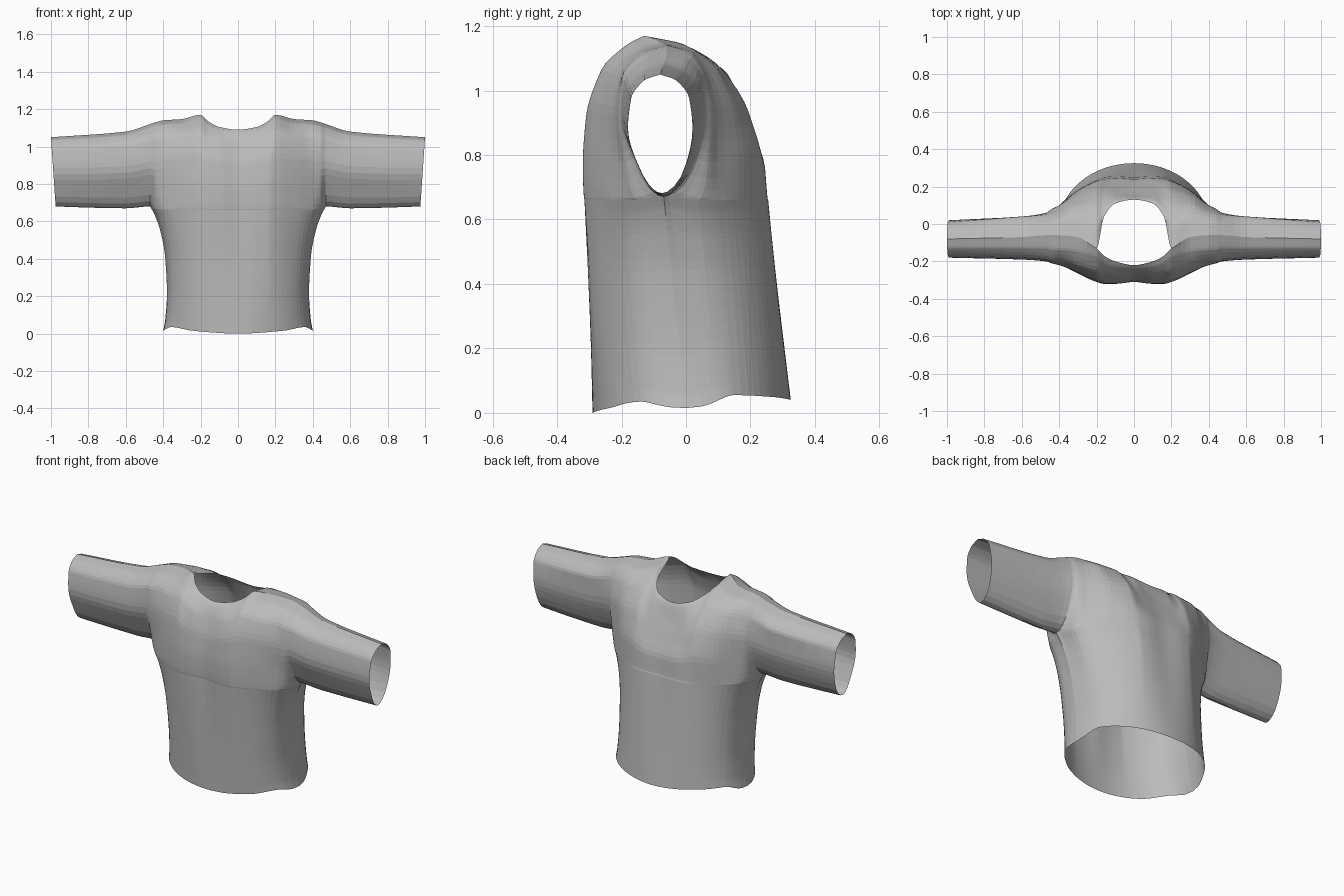
import bpy
import bmesh

if "Cube" in bpy.data.objects:
    bpy.data.objects.remove(bpy.data.objects["Cube"], do_unlink=True)

SEAM = 0.47          # column where the side seam meets the underarm
NECK = 0.20          # column where the neckline meets the shoulder
STEPS = 4            # subdivisions between neighbouring stations


def smooth(xs, ys, x, flat_start=False):
    """Monotone cubic interpolation through a few stations."""
    n = len(xs)
    d = [(ys[i + 1] - ys[i]) / (xs[i + 1] - xs[i]) for i in range(n - 1)]
    m = [0 if flat_start else d[0]]
    for a, b in zip(d, d[1:]):
        m.append(2 * a * b / (a + b) if a * b > 0 else 0)
    m.append(d[-1])
    i = 0
    while i < n - 2 and x > xs[i + 1]:
        i += 1
    h = xs[i + 1] - xs[i]
    t = (x - xs[i]) / h
    u = 1 - t
    return (ys[i] * (1 + 2 * t) * u * u + ys[i + 1] * t * t * (3 - 2 * t)
            + h * (m[i] * t * u * u - m[i + 1] * t * t * u))


def subdivide(stations):
    out = [a + (b - a) * k / STEPS
           for a, b in zip(stations, stations[1:]) for k in range(STEPS)]
    return out + [stations[-1]]


# Stations from the centre line out to the cuff, and from underarm to shoulder
# (square roots of the height fraction, which rounds the underarm)
columns = [0, 0.1, 0.16, NECK, 0.3, 0.4, 0.44, SEAM, 0.6, 1]
levels = [f ** 0.5 for f in (0, 0.25, 0.55, 0.8, 0.95, 1)]

# Upper edge (neckline then shoulder) and lower edge of the yoke and sleeve
underarm = [0.66] * 7 + [0.68, 0.67, 0.68]
shoulder = [1.17, 1.147, 1.14, 1.13, 1.12, 1.08, 1.05]
top_edge = {"front": [1.09, 1.105, 1.135] + shoulder,
            "back": [1.05, 1.07, 1.11] + shoulder}

# Depth of each column in hundredths, one row per column, listed by level
depth = {
    "front": [(-30.5, -31, -30, -27, -24, -22),
              (-31.5, -32, -31, -28, -23, -20),
              (-31.5, -32, -31, -27, -21, -17),
              (-30.5, -31, -30, -26, -18, -13),
              (-26, -26.5, -26, -23, -15, -7),
              (-20, -21, -22, -20, -14, -6),
              (-15, -19, -21, -20, -14, -6),
              (-7, -16, -20, -19, -13, -6),
              (-7, -15, -19, -18, -13, -7),
              (-8, -15, -18, -17, -13, -8)],
    "back": [(25, 24, 20, 16, 14, 13),
             (25.5, 24.5, 20, 16, 13, 11),
             (25, 24, 20, 14, 8, 4),
             (23.5, 23, 19, 11, -1, -13),
             (18, 18, 16, 11, 3, -7),
             (10, 10, 10, 7, 2, -6),
             (4, 7, 8, 6, 2, -6),
             (-7, 3, 6, 5, 1, -6),
             (-7, 1, 4, 4, -1, -7),
             (-8, 0, 2, 1, -3, -8)],
}

# Hem outline (depth and roundness) and height, plus the waist up to underarm
hem_outline = {"front": (-0.29, 2.1), "back": (0.325, 2)}
hem_height = {"front": [0, 0.015, 0.035, 0.015],
              "back": [0.04, 0.05, 0.055, 0.015]}
hem_stations = [0, 0.25, 0.4, SEAM]
waist_levels = [0, 0.08, 0.3, 0.6, 0.8, 0.93, 1]
waist_width = [0.4, 0.39, 0.38, 0.39, 0.415, 0.445, SEAM]


def column_depths(side, x):
    return [smooth(columns, [row[k] / 100 for row in depth[side]], x, True)
            for k in range(len(levels))]


def yoke_column(side, x):
    """Upper body and sleeve points of one column, underarm to shoulder."""
    ys = column_depths(side, x)
    other = column_depths("back" if side == "front" else "front", x)
    top = smooth(columns, top_edge[side], x, True)
    if x >= NECK - 1e-6:
        ys[-1] = (ys[-1] + other[-1]) / 2
        top = sum(smooth(columns, e, x, True) for e in top_edge.values()) / 2
    if x >= SEAM - 1e-6:
        ys[0] = (ys[0] + other[0]) / 2
    low = smooth(columns, underarm, x, True)
    cuff = 0.025 * max(0, (x - 0.8) / 0.2) ** 2
    return [(x - cuff * (1 - g * g), smooth(levels, ys, g),
             low + g * g * (top - low)) for g in subdivide(levels)]


def waist_column(side, x, joint):
    """Lower body points of one column, hem up to the yoke."""
    def narrowed(t):
        scale = smooth(waist_levels, waist_width, t) / SEAM
        return x * (1 + (scale - 1) * (x / SEAM) ** 2)

    r = min(1, narrowed(0) / waist_width[0])
    reach, power = hem_outline[side]
    y0 = reach * (1 - r ** power) ** (1 / power)
    z0 = smooth(hem_stations, hem_height[side], x, True)
    return [(narrowed(t), y0 + t * (joint[1] - y0), z0 + t * (joint[2] - z0))
            for t in subdivide(waist_levels)]


def add_grid(bm, strips):
    """Join neighbouring columns of points with quads."""
    grid = [[bm.verts.new(p) for p in strip] for strip in strips]
    for a, b in zip(grid, grid[1:]):
        for k in range(len(a) - 1):
            bm.faces.new((a[k], b[k], b[k + 1], a[k + 1]))


# Front and back panels of one half, welded at shoulder, side and underarm
bm = bmesh.new()
for side in ("front", "back"):
    xs = subdivide(columns)
    yokes = [yoke_column(side, x) for x in xs]
    add_grid(bm, yokes)
    add_grid(bm, [waist_column(side, x, yoke[0])
                  for x, yoke in zip(xs, yokes) if x <= SEAM + 1e-6])
bmesh.ops.remove_doubles(bm, verts=bm.verts, dist=0.0005)
bmesh.ops.recalc_face_normals(bm, faces=bm.faces)
mesh = bpy.data.meshes.new("shirt")
bm.to_mesh(mesh)
bm.free()

shirt = bpy.data.objects.new("shirt", mesh)
bpy.context.collection.objects.link(shirt)
mirror = shirt.modifiers.new("other_half", "MIRROR")
mirror.use_axis[0] = True
mirror.merge_threshold = 0.0005

# Plain cloth
cloth = bpy.data.materials.new("grey cloth")
cloth.use_nodes = True
grey = (0.5, 0.5, 0.5, 1)
cloth.diffuse_color = grey
cloth.node_tree.nodes["Principled BSDF"].inputs["Base Color"].default_value = grey
mesh.materials.append(cloth)
